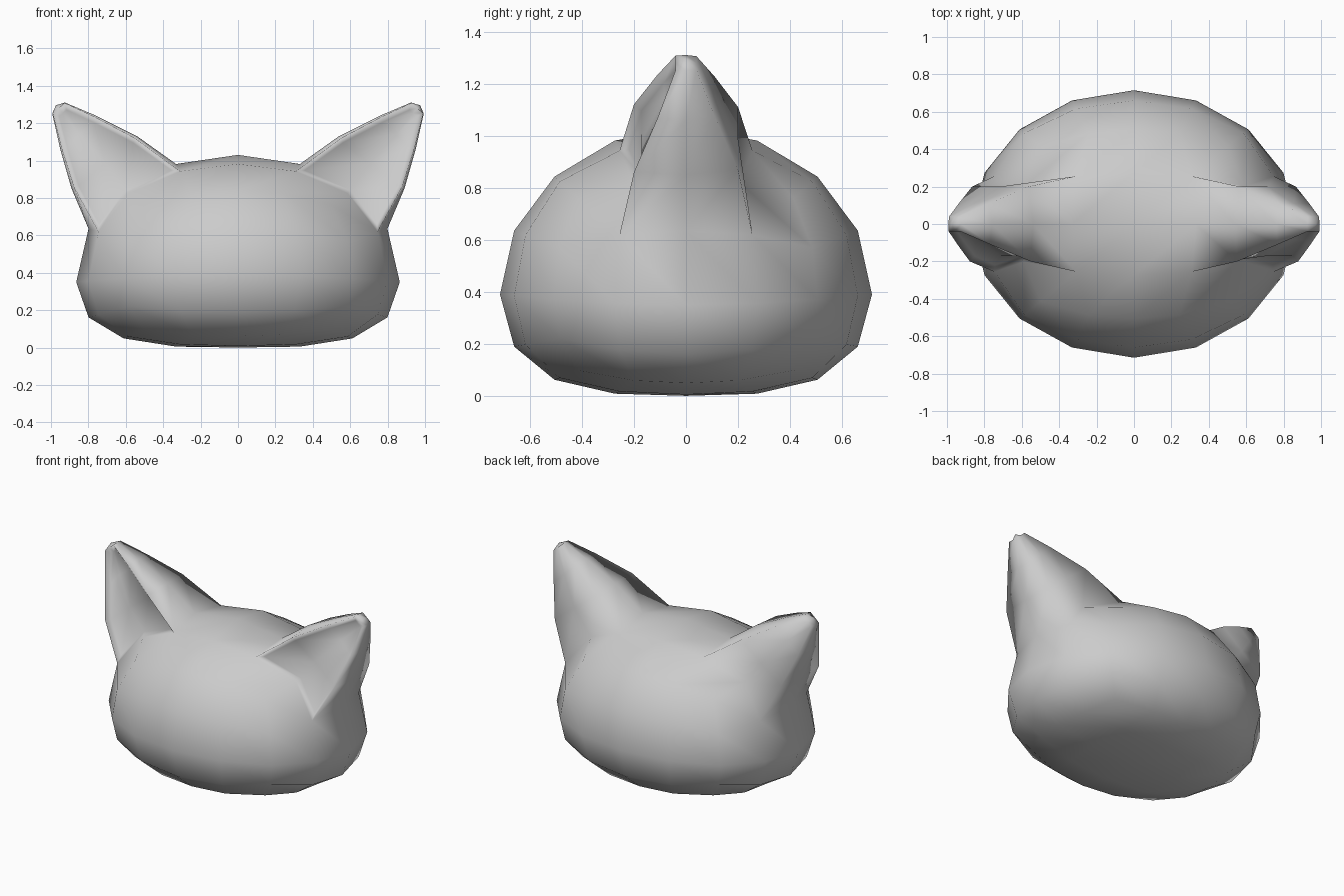
import bpy, bmesh, math
from mathutils import Vector

cube = bpy.data.objects.get("Cube")
if cube:
    bpy.data.objects.remove(cube, do_unlink=True)

grey = bpy.data.materials.new("plain grey")
grey.use_nodes = True
colour = (0.6, 0.6, 0.6, 1)
grey.diffuse_color = colour
grey.node_tree.nodes["Principled BSDF"].inputs["Base Color"].default_value = colour


def head_point(p):
    """Shape a unit sphere point into the wide, flat-bottomed head."""
    x, y, t = p
    if t >= 0:
        z = 0.4 + 0.64 * t
    else:
        z = 0.4 - 0.39 * (1 - (1 + t) ** 1.5)
    if t < 0.2:
        z -= 0.04 * x * x * (1 + min(t, 0) * 0.5)
    return Vector((0.865 * x, 0.715 * y, z))


# Head: a subdivided cube rounded into evenly spaced quads
bm = bmesh.new()
bmesh.ops.create_cube(bm, size=2)
bmesh.ops.subdivide_edges(bm, edges=bm.edges[:], cuts=3, use_grid_fill=True)
grid = {}
for v in bm.verts:
    grid[v] = v.co.copy()
    even = Vector([math.tan(c * math.pi / 4) for c in v.co])
    v.co = head_point(even.normalized())

# Ear sections: inner (x, z), outer (x, z), half depth
SECTIONS = [((0.54, 1.14), (0.89, 0.86), 0.20),
            ((0.76, 1.25), (0.95, 1.07), 0.11),
            ((0.925, 1.32), (0.993, 1.26), 0.04)]


def ear_point(section, side, u, v):
    """u runs from inner to outer edge, v from front to back, both -1 to 1."""
    inner, outer, depth = section
    if v and u:
        u *= 0.93 if v < 0 else 0.86
    f = (u + 1) / 2
    x = inner[0] + (outer[0] - inner[0]) * f
    z = inner[1] + (outer[1] - inner[1]) * f
    return Vector((side * x, v * depth, z))


# Ears: extrude the upper corner patch through the sections
for side in (-1, 1):
    patch = [f for f in bm.faces if all(
        v in grid and grid[v].x * side > 0.4 and grid[v].z > 0.4
        and abs(grid[v].y) < 0.6 for v in f.verts)]
    uv = {}
    for f in patch:
        for v in f.verts:
            g = grid[v]
            uv[v] = ((g.z < 0.9) - (g.x * side < 0.9), round(g.y * 2))
    front = {v for v, (a, b) in uv.items() if b < 0}
    for section in SECTIONS:
        # Remember each base position so that the copies can be identified
        key = {tuple(round(c, 5) for c in v.co): k for v, k in uv.items()}
        made = bmesh.ops.extrude_face_region(bm, geom=patch)["geom"]
        bmesh.ops.delete(bm, geom=patch, context='FACES')
        patch = [g for g in made if isinstance(g, bmesh.types.BMFace)]
        uv = {v: key[tuple(round(c, 5) for c in v.co)]
              for v in made if isinstance(v, bmesh.types.BMVert)}
        for v, (a, b) in uv.items():
            v.co = ear_point(section, side, a, b)
            if b < 0:
                front.add(v)
    # Round the tip and sink the inner ear behind a narrow rim
    for v, (a, b) in uv.items():
        if a == 0 and b == 0:
            v.co += Vector((side * 0.015, 0, 0.015))
    bm.normal_update()
    dish = [f for f in bm.faces if all(v in front for v in f.verts)]
    bmesh.ops.inset_region(bm, faces=dish, thickness=0.025, depth=-0.03,
                           use_even_offset=True)

bmesh.ops.recalc_face_normals(bm, faces=bm.faces[:])
low = min(v.co.z for v in bm.verts)
for v in bm.verts:
    v.co.z -= low
mesh = bpy.data.meshes.new("cat_head")
bm.to_mesh(mesh)
bm.free()
mesh.materials.append(grey)
mesh.shade_smooth()
head = bpy.data.objects.new("cat_head", mesh)
bpy.context.collection.objects.link(head)
